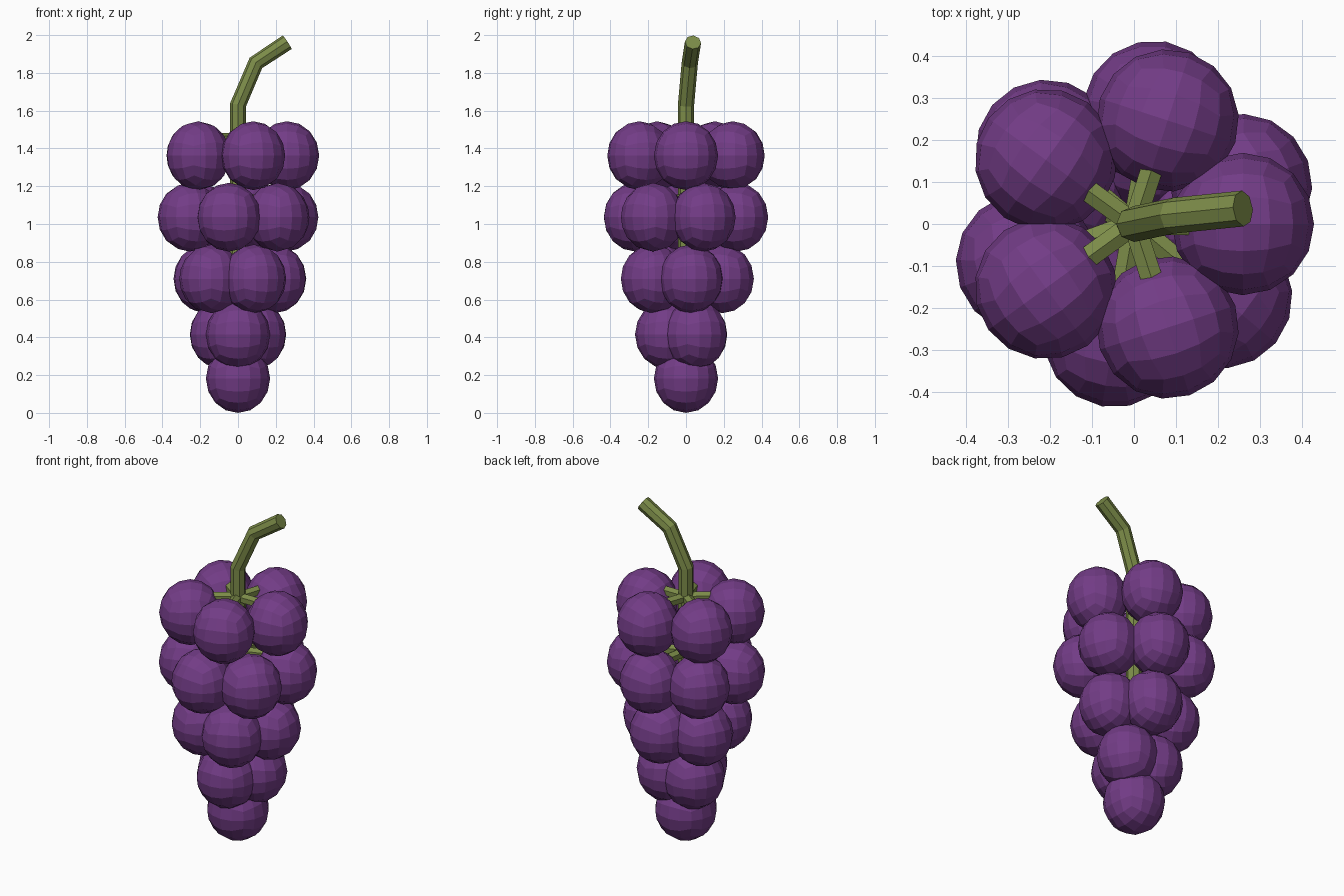
import bpy, bmesh, math
from mathutils import Vector

if "Cube" in bpy.data.objects:
    bpy.data.objects.remove(bpy.data.objects["Cube"])


def material(name, rgb):
    m = bpy.data.materials.new(name)
    m.diffuse_color = (*rgb, 1)
    m.use_nodes = True
    m.node_tree.nodes["Principled BSDF"].inputs["Base Color"].default_value = m.diffuse_color
    return m


PURPLE = material("grape_purple", (0.17, 0.045, 0.24))
GREEN = material("stem_green", (0.20, 0.26, 0.065))
R, RZ = 0.17, 0.182  # grape radius and half height


def add_object(name, bm, mat):
    me = bpy.data.meshes.new(name)
    bm.to_mesh(me)
    bm.free()
    me.materials.append(mat)
    ob = bpy.data.objects.new(name, me)
    bpy.context.collection.objects.link(ob)
    return ob


def grape(name, centre, angle):
    # cube subdivided into a 4 x 4 grid per side, then rounded
    bm = bmesh.new()
    bmesh.ops.create_cube(bm, size=2)
    bmesh.ops.subdivide_edges(bm, edges=bm.edges[:], cuts=3, use_grid_fill=True)
    for v in bm.verts:
        d = Vector([math.tan(c * math.pi / 4) for c in v.co]).normalized()
        v.co = (d.x * R, d.y * R, d.z * RZ)
    ob = add_object(name, bm, PURPLE)
    ob.location = centre
    ob.rotation_euler.z = angle


def stalk(name, a, b, r1, r2):
    # six-sided tapered stalk between two points
    a, b = Vector(a), Vector(b)
    bm = bmesh.new()
    bmesh.ops.create_cone(bm, cap_ends=True, segments=6, radius1=r1, radius2=r2,
                          depth=(b - a).length)
    ob = add_object(name, bm, GREEN)
    ob.location = (a + b) / 2
    ob.rotation_mode = 'QUATERNION'
    ob.rotation_quaternion = (b - a).to_track_quat('Z', 'Y')


# Grape tiers: count, ring radius, height, first angle
tiers = [(5, 0.26, 1.362, 0), (6, 0.272, 1.036, 20), (5, 0.195, 0.71, 8),
         (3, 0.1, 0.415, 30), (1, 0.0, 0.182, 0)]
for t, (n, ring, z, start) in enumerate(tiers, 1):
    for i in range(n):
        a = math.radians(start) + i * math.tau / n
        c = Vector((ring * math.cos(a), ring * math.sin(a), z))
        grape(f"grape_{t}_{i + 1}", c, a)
        if ring > 0.15:
            stalk(f"grape_stalk_{t}_{i + 1}", (0, 0, z + 0.09),
                  (c.x * 0.75, c.y * 0.75, z + 0.09), 0.03, 0.03)

# Bent main stem, running down through the bunch
cu = bpy.data.curves.new("main_stem", 'CURVE')
cu.dimensions = '3D'
cu.bevel_depth = 0.043
cu.bevel_resolution = 2
cu.use_fill_caps = True
path = [(0, 0, 0.3), (0, 0, 1.4), (0, 0, 1.63), (0.095, 0.02, 1.853), (0.26, 0.037, 1.962)]
sp = cu.splines.new('POLY')
sp.points.add(len(path) - 1)
for p, co in zip(sp.points, path):
    p.co = (*co, 1)
sp.use_smooth = False
cu.materials.append(GREEN)
stem = bpy.data.objects.new("main_stem", cu)
bpy.context.collection.objects.link(stem)
bpy.context.view_layer.objects.active = stem
stem.select_set(True)
bpy.ops.object.convert(target='MESH')
